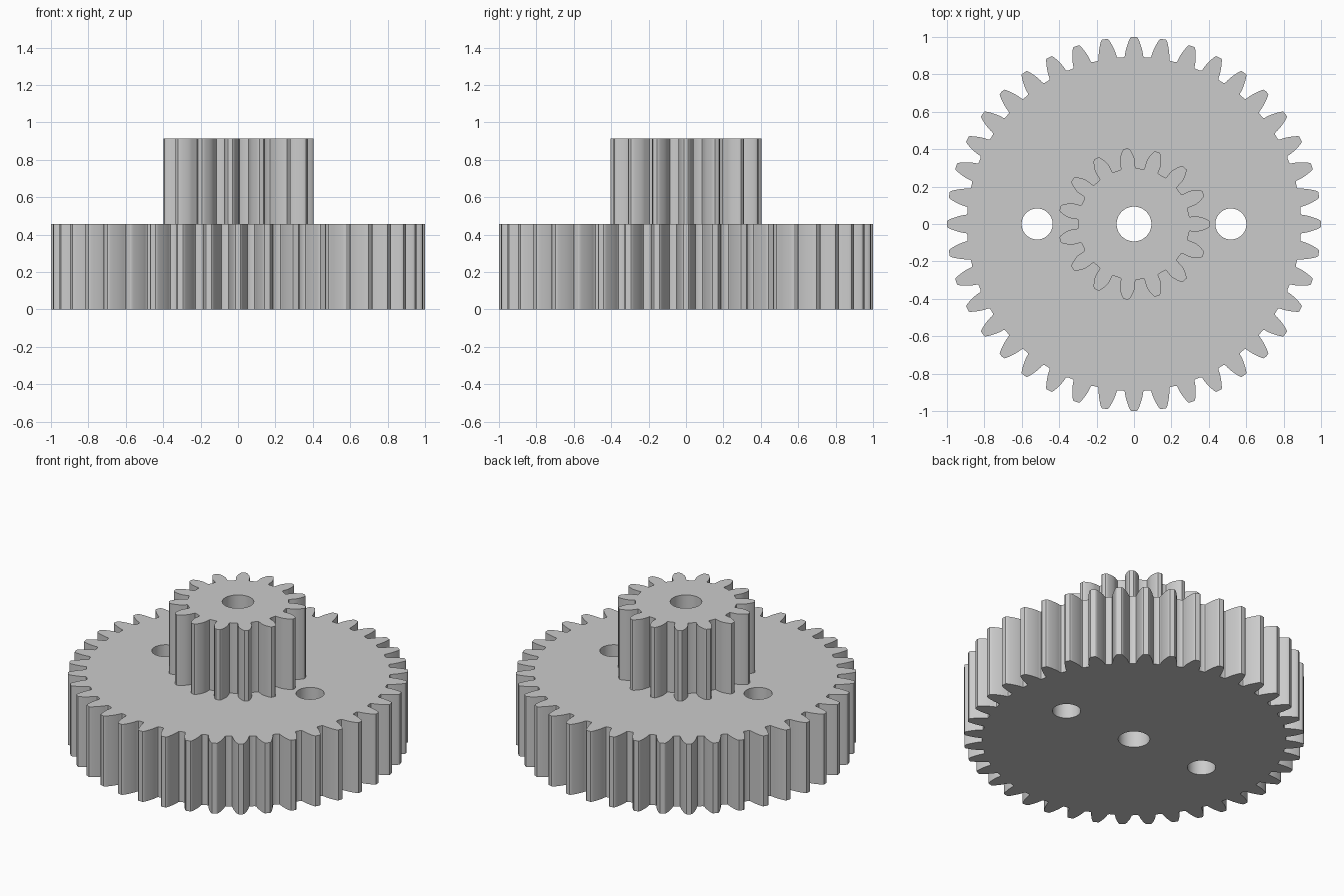
import bpy, bmesh, math
from math import cos, sin, tan, pi

cube = bpy.data.objects.get("Cube")
if cube:
    bpy.data.objects.remove(cube, do_unlink=True)

MODULE = 2 / 42          # shared tooth size of both gears
PRESSURE = math.radians(20)
THICK = 0.457

metal = bpy.data.materials.new("plain_grey")
metal.use_nodes = True
grey = (0.6, 0.6, 0.6, 1)
metal.diffuse_color = grey
metal.node_tree.nodes["Principled BSDF"].inputs["Base Color"].default_value = grey


def tooth_flank(teeth, steps=8):
    """Right half of one tooth as (radius, half angle), from root to tip."""
    pitch = MODULE * teeth / 2
    base, tip, root = pitch * cos(PRESSURE), pitch + MODULE, pitch - 1.25 * MODULE
    base_angle = pi / (2 * teeth) + tan(PRESSURE) - PRESSURE
    # small fillet at the root
    fillet = 0.18 * MODULE
    flank = [(root, base_angle + fillet / root),
             (root + 0.3 * fillet, base_angle + 0.3 * fillet / root)]
    start = max(base, root + fillet)
    for i in range(steps + 1):
        r = start + (tip - start) * i / steps
        a = math.acos(min(1, base / r))
        flank.append((r, base_angle - (tan(a) - a)))
    # slightly eased tip corner
    r, a = flank.pop()
    flank += [(r - 0.06 * MODULE, a + 0.01 * MODULE / r), (r, a - 0.08 * MODULE / r)]
    return flank


def gear_outline(teeth):
    flank = tooth_flank(teeth)
    profile = [(r, -a) for r, a in flank] + [(r, a) for r, a in reversed(flank)]
    # the tooth centre keeps the full tip radius
    profile.insert(len(flank), (MODULE * (teeth / 2 + 1), 0))
    return [(r * cos(a + t), r * sin(a + t))
            for t in (2 * pi * k / teeth for k in range(teeth)) for r, a in profile]


def circle(x, radius, sides=48):
    return [(x + radius * cos(2 * pi * i / sides), radius * sin(2 * pi * i / sides))
            for i in range(sides)]


def make_gear(name, teeth, z, holes):
    bm = bmesh.new()
    edges = []
    for loop in [gear_outline(teeth)] + [circle(*h) for h in holes]:
        verts = [bm.verts.new((x, y, z)) for x, y in loop]
        edges += [bm.edges.new((v, verts[i - 1])) for i, v in enumerate(verts)]
    bmesh.ops.triangle_fill(bm, edges=edges, use_beauty=True, normal=(0, 0, 1))
    # raise the flat plate into a solid
    raised = bmesh.ops.extrude_face_region(bm, geom=bm.faces[:], use_keep_orig=True)["geom"]
    top = [g for g in raised if isinstance(g, bmesh.types.BMVert)]
    bmesh.ops.translate(bm, verts=top, vec=(0, 0, THICK))
    bmesh.ops.recalc_face_normals(bm, faces=bm.faces[:])
    mesh = bpy.data.meshes.new(name)
    bm.to_mesh(mesh)
    bm.free()
    mesh.materials.append(metal)
    obj = bpy.data.objects.new(name, mesh)
    bpy.context.collection.objects.link(obj)
    bpy.ops.object.select_all(action="DESELECT")
    obj.select_set(True)
    bpy.context.view_layer.objects.active = obj
    bpy.ops.object.shade_smooth_by_angle(angle=math.radians(30))


bore = (0, 0.093)
# wide lower gear with the bore and two side holes
make_gear("large_gear", 40, 0, [bore, (-0.518, 0.083), (0.518, 0.083)])
# narrow upper gear on the same axis
make_gear("small_gear", 15, THICK, [bore])
